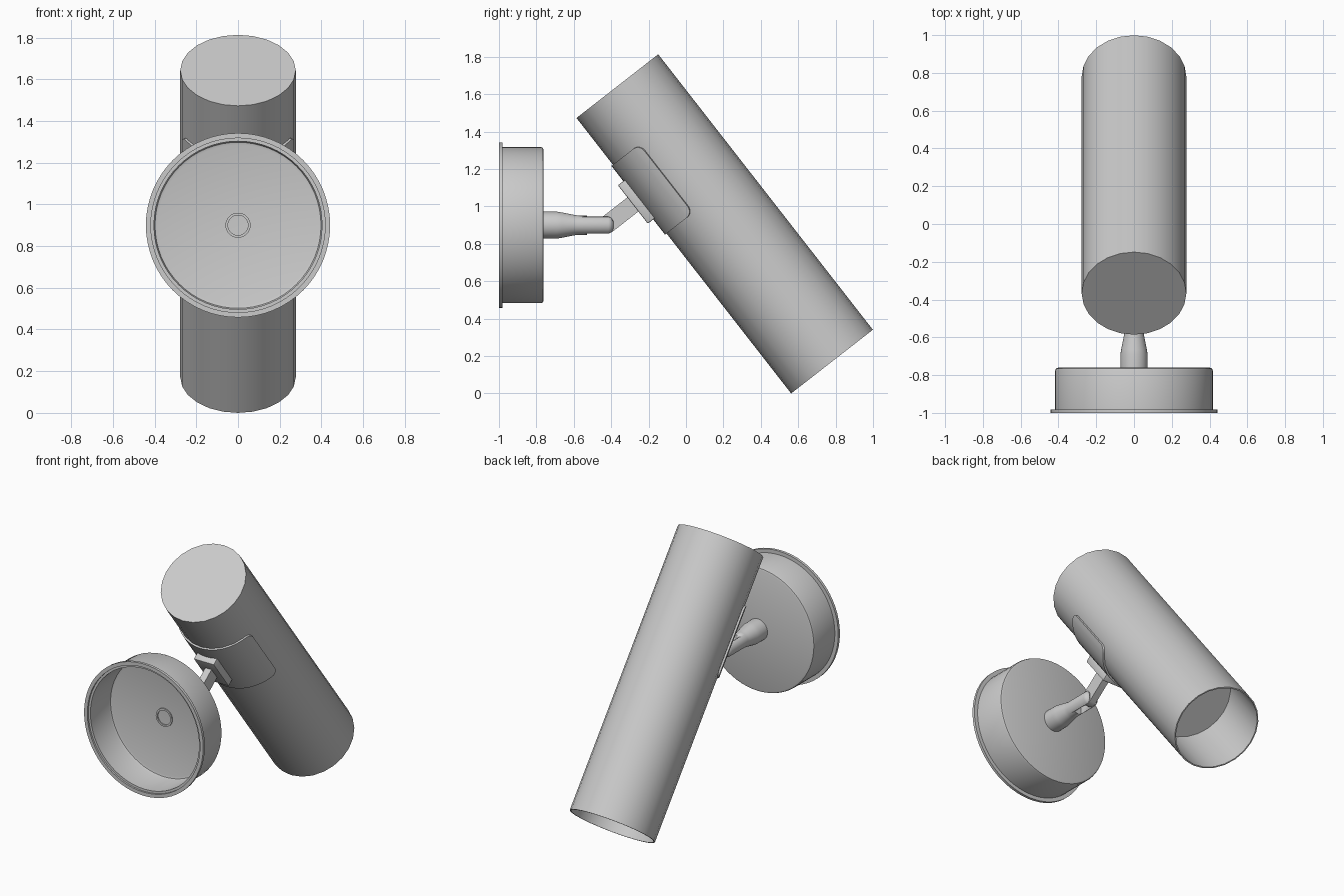
import bpy, bmesh, math
from mathutils import Matrix, Vector

if "Cube" in bpy.data.objects:
    bpy.data.objects.remove(bpy.data.objects["Cube"])

# Frames: wall axis (local z -> +y) and tilted lamp axis (local z -> up the tube)
WALL = Matrix.Translation((0, -1, 0.9)) @ Matrix.Rotation(-math.pi / 2, 4, 'X')
TILT = Matrix.Translation((0, -0.367, 1.643)) @ Matrix.Rotation(math.atan2(0.6147, 0.7888), 4, 'X')


def finish(name, bm, matrix, angle=35):
    bmesh.ops.remove_doubles(bm, verts=bm.verts, dist=1e-5)
    bmesh.ops.recalc_face_normals(bm, faces=bm.faces)
    mesh = bpy.data.meshes.new(name)
    bm.to_mesh(mesh)
    bm.free()
    ob = bpy.data.objects.new(name, mesh)
    bpy.context.collection.objects.link(ob)
    ob.matrix_world = matrix
    bpy.ops.object.select_all(action='DESELECT')
    ob.select_set(True)
    bpy.context.view_layer.objects.active = ob
    bpy.ops.object.shade_smooth_by_angle(angle=math.radians(angle))
    return ob


def revolve(name, profile, segs, matrix):
    """Spin a (radius, height) profile around local z."""
    bm = bmesh.new()
    vs = [bm.verts.new((r, 0, z)) for r, z in profile]
    es = [bm.edges.new(p) for p in zip(vs, vs[1:])]
    bmesh.ops.spin(bm, geom=vs + es, cent=(0, 0, 0), axis=(0, 0, 1),
                   angle=2 * math.pi, steps=segs, use_merge=True)
    return finish(name, bm, matrix)


def box(name, size, centre, matrix, bevel=0.0):
    bm = bmesh.new()
    bmesh.ops.create_cube(bm, size=1, matrix=Matrix.Translation(centre) @ Matrix.Diagonal((*size, 1)))
    if bevel:
        bmesh.ops.bevel(bm, geom=bm.edges[:], offset=bevel, segments=2, affect='EDGES', profile=0.5)
    return finish(name, bm, matrix)


# Hollow wall cup with a thin flange, open towards the wall
revolve("wall_base", [(0, 0.222), (0.385, 0.222), (0.398, 0.218), (0.403, 0.205), (0.403, 0.012),
                      (0.418, 0.012), (0.418, 0), (0.442, 0), (0.442, 0.018), (0.417, 0.018),
                      (0.417, 0.225), (0.413, 0.235), (0.402, 0.239), (0, 0.239)], 64, WALL)

# Small collar ring on the floor inside the cup
revolve("inner_collar", [(0.048, 0.225), (0.048, 0.214), (0.06, 0.214), (0.06, 0.225)], 32, WALL)

# Tapered stem with a rounded, slotted fork end
stem = revolve("stem_fork", [(0, 0.23), (0.072, 0.23), (0.072, 0.31), (0.068, 0.335), (0.055, 0.40),
                             (0.052, 0.42), (0.052, 0.585), (0.047, 0.60), (0.032, 0.612), (0, 0.616)],
               32, WALL)
cutter = box("fork_slot_cutter", (0.05, 0.3, 0.3), (0, 0, 0.62), WALL)
cutter.hide_render = True
cutter.hide_set(True)
slot = stem.modifiers.new("slot", 'BOOLEAN')
slot.operation = 'DIFFERENCE'
slot.object = cutter

# Lamp tube: closed top, thin wall, recessed disc inside the open mouth
R, L = 0.277, 1.867
revolve("lamp_tube", [(0, 0), (R, 0), (R, -L), (R - 0.008, -L), (R - 0.008, 0.41 - L), (0, 0.41 - L)],
        24, TILT)

# Curved saddle plate with rounded corners, wrapped around the tube
SR, U, H, C = 0.287, 0.35, 0.233, 0.045
half = [(U - C) * i / 8 for i in range(8)]
half += [U - C + C * math.sin(math.pi / 2 * i / 6) for i in range(7)]
columns = [-u for u in reversed(half[1:])] + half
bm = bmesh.new()
rows = []
for u in columns:
    over = max(0, abs(u) - (U - C))
    h = H - C + math.sqrt(max(0, C * C - over * over))
    x, y = SR * math.sin(u / SR), -SR * math.cos(u / SR)
    rows.append([bm.verts.new((x, y, -0.55 + s * h)) for s in (1, -1)])
for a, b in zip(rows, rows[1:]):
    bm.faces.new((a[0], a[1], b[1], b[0]))
shell = [f for f in bm.faces]
# thicken by extruding a copy inwards
res = bmesh.ops.extrude_face_region(bm, geom=shell, use_keep_orig=True)
for v in (g for g in res["geom"] if isinstance(g, bmesh.types.BMVert)):
    v.co.x *= 0.95
    v.co.y *= 0.95
finish("saddle_plate", bm, TILT)

# Mounting pad on the saddle
box("mount_pad", (0.15, 0.055, 0.26), (0, -0.296, -0.55), TILT, 0.006)

# Flat tongue with a rounded end, held in the fork
bm = bmesh.new()
outline = [(-0.30, 0.048), (-0.30, -0.048)]
outline += [(-0.495 - 0.048 * math.sin(math.pi * i / 12), -0.048 * math.cos(math.pi * i / 12))
            for i in range(13)]
face = bm.faces.new([bm.verts.new((-0.023, y, -0.55 + z)) for y, z in outline])
res = bmesh.ops.extrude_face_region(bm, geom=[face], use_keep_orig=True)
bmesh.ops.translate(bm, vec=Vector((0.046, 0, 0)),
                    verts=[g for g in res["geom"] if isinstance(g, bmesh.types.BMVert)])
finish("pivot_tongue", bm, TILT)
